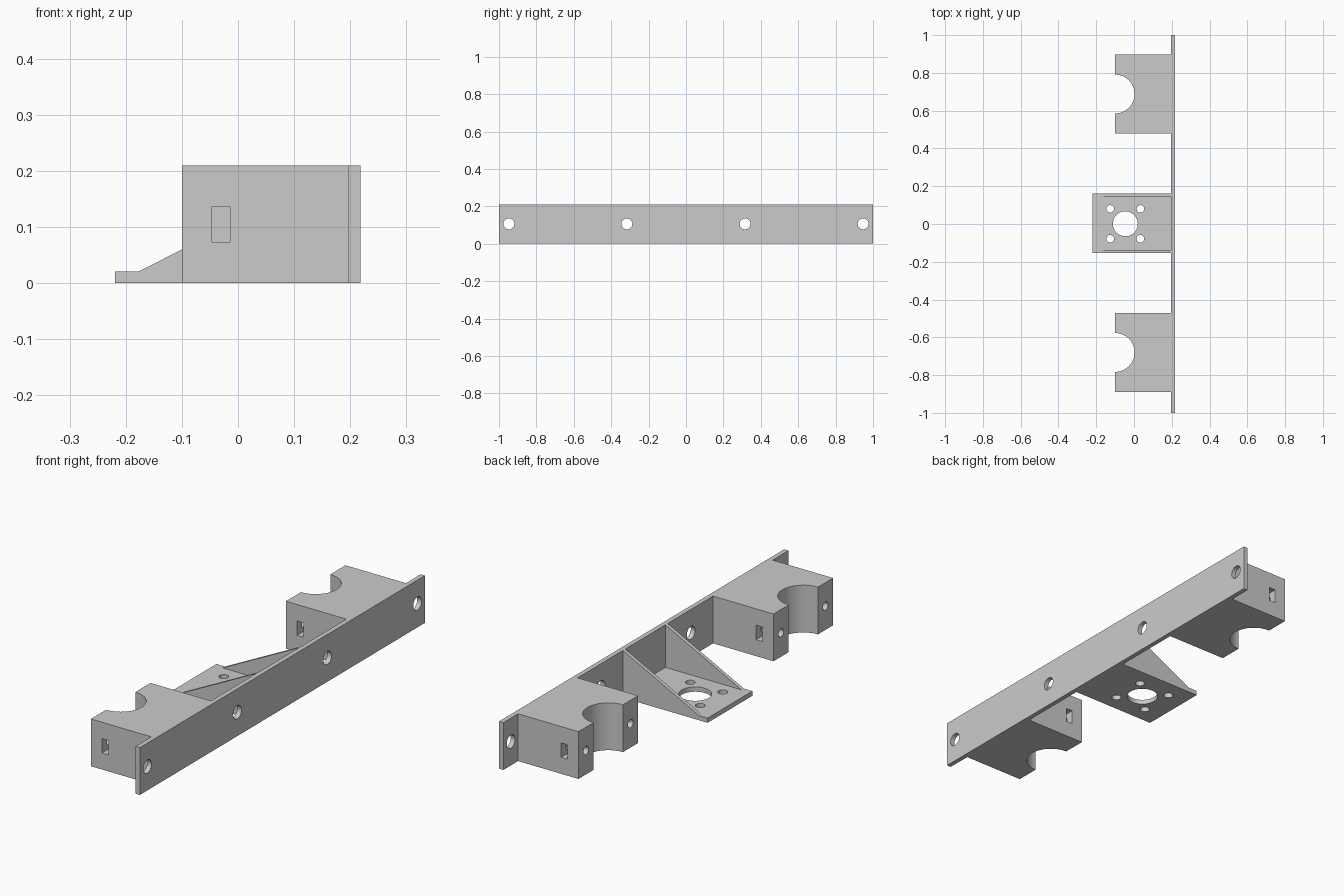
import bpy
import bmesh
import math
from mathutils import Matrix, Vector

if "Cube" in bpy.data.objects:
    bpy.data.objects.remove(bpy.data.objects["Cube"])

grey = bpy.data.materials.new("plain_grey")
grey.use_nodes = True
COLOUR = (0.6, 0.6, 0.6, 1)
grey.diffuse_color = COLOUR
grey.node_tree.nodes["Principled BSDF"].inputs["Base Color"].default_value = COLOUR

HEIGHT = 0.21
MID_Z = 0.106
PLATE_IN, PLATE_OUT = 0.197, 0.218
SHIFT = 0.004      # brackets sit slightly off the plate's middle


def finish(name, bm):
    bmesh.ops.recalc_face_normals(bm, faces=bm.faces)
    mesh = bpy.data.meshes.new(name)
    bm.to_mesh(mesh)
    bm.free()
    mesh.materials.append(grey)
    obj = bpy.data.objects.new(name, mesh)
    bpy.context.collection.objects.link(obj)
    return obj


def box(name, low, high):
    low, high = Vector(low), Vector(high)
    bm = bmesh.new()
    bmesh.ops.create_cube(bm, size=1, matrix=Matrix.Translation((low + high) / 2)
                          @ Matrix.Diagonal((*(high - low), 1)))
    return finish(name, bm)


def rod(centre, radius, length, axis, sides=48):
    turn = Vector((0, 0, 1)).rotation_difference(Vector(axis)).to_matrix().to_4x4()
    bm = bmesh.new()
    bmesh.ops.create_cone(bm, cap_ends=True, segments=sides, radius1=radius,
                          radius2=radius, depth=length,
                          matrix=Matrix.Translation(centre) @ turn)
    return finish("cutter", bm)


def cut(obj, cutters):
    """Subtract each cutter, then bake the result and drop the cutters."""
    for cutter in cutters:
        cutter.hide_render = True
        mod = obj.modifiers.new("cut", "BOOLEAN")
        mod.operation = "DIFFERENCE"
        mod.solver = "EXACT"
        mod.object = cutter
    graph = bpy.context.evaluated_depsgraph_get()
    baked = bpy.data.meshes.new_from_object(obj.evaluated_get(graph))
    obj.modifiers.clear()
    obj.data = baked
    for cutter in cutters:
        bpy.data.objects.remove(cutter)
    bpy.ops.object.select_all(action="DESELECT")
    obj.select_set(True)
    bpy.context.view_layer.objects.active = obj
    bpy.ops.object.shade_smooth_by_angle(angle=math.radians(30))


# Long mounting plate with four screw holes
plate = box("mounting_plate", (PLATE_IN, -1, 0), (PLATE_OUT, 1, HEIGHT))
cut(plate, [rod((0.2, y, MID_Z), 0.029, 0.2, (1, 0, 0))
            for y in (-0.947, -0.316, 0.316, 0.947)])

# Two rod holder blocks with a half-round seat, nut slots and screw holes
for name, side in (("back_rod_holder", 1), ("front_rod_holder", -1)):
    mid = side * 0.684 + SHIFT
    half = 0.209
    holder = box(name, (-0.1, mid - half, 0), (PLATE_IN, mid + half, HEIGHT))
    cutters = [rod((-0.1, mid, MID_Z), 0.103, 0.5, (0, 0, 1), 64)]
    for end in (-1, 1):
        outer, inner = mid + end * (half + 0.02), mid + end * (half - 0.085)
        cutters.append(box("cutter", (-0.046, min(outer, inner), 0.073),
                           (-0.014, max(outer, inner), 0.137)))
        cutters.append(rod((-0.1, mid + end * 0.156, MID_Z), 0.018, 0.2, (1, 0, 0), 32))
    cut(holder, cutters)

# Motor shelf with a centre bore and four screw holes
shelf = box("motor_shelf", (-0.219, SHIFT - 0.157, 0), (PLATE_IN, SHIFT + 0.157, 0.021))
bores = [rod((-0.046, SHIFT - 0.003, 0), 0.066, 0.2, (0, 0, 1))]
bores += [rod((-0.046 + dx, SHIFT - 0.003 + dy, 0), 0.02, 0.2, (0, 0, 1), 32)
          for dx in (-0.08, 0.08) for dy in (-0.079, 0.079)]
cut(shelf, bores)

# Triangular gussets along both edges of the shelf
for name, side in (("back_gusset", 1), ("front_gusset", -1)):
    bm = bmesh.new()
    outline = ((-0.177, 0.021), (PLATE_IN, 0.021), (PLATE_IN, HEIGHT))
    face = bm.faces.new([bm.verts.new((x, SHIFT + side * 0.157, z)) for x, z in outline])
    wall = bmesh.ops.extrude_face_region(bm, geom=[face], use_keep_orig=True)
    bmesh.ops.translate(bm, vec=(0, -side * 0.016, 0),
                        verts=[v for v in wall["geom"] if isinstance(v, bmesh.types.BMVert)])
    finish(name, bm)
